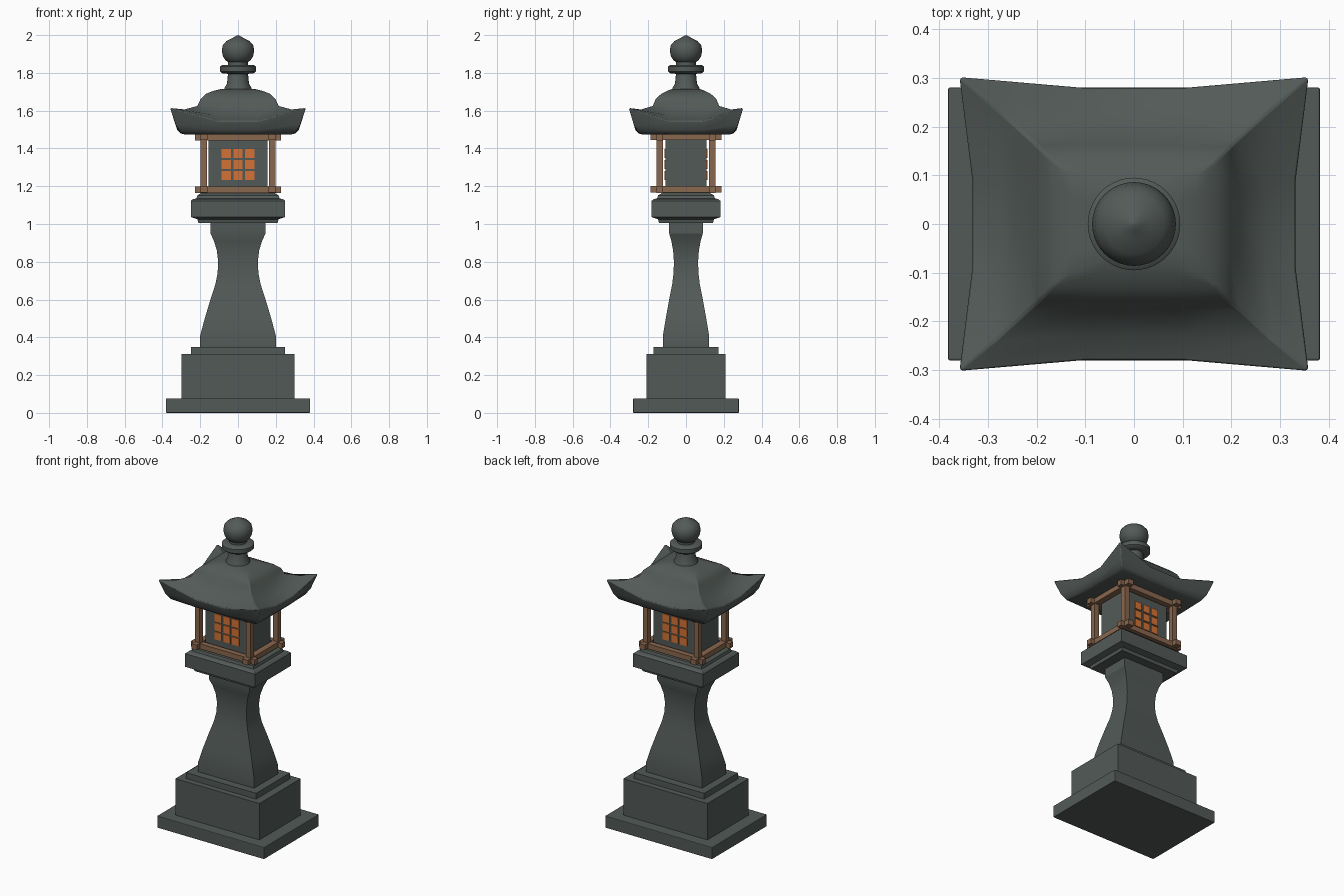
import bpy, math

cube = bpy.data.objects.get("Cube")
if cube:
    bpy.data.objects.remove(cube, do_unlink=True)


def material(name, rgb):
    m = bpy.data.materials.new(name)
    m.use_nodes = True
    m.diffuse_color = (*rgb, 1)
    for n in m.node_tree.nodes:
        if n.type == 'BSDF_PRINCIPLED':
            n.inputs["Base Color"].default_value = (*rgb, 1)
            n.inputs["Roughness"].default_value = 0.8
    return m


stone = material("grey stone", (0.085, 0.102, 0.094))
wood = material("brown wood", (0.25, 0.135, 0.075))
glow = material("orange pane", (0.66, 0.17, 0.035))


def loft(name, rings, mat, smooth=None, bevel=0):
    """Skin a stack of equal-length rings and cap both ends."""
    n = len(rings[0])
    verts = [p for r in rings for p in r]
    faces = [tuple(reversed(range(n))),
             tuple(range(len(verts) - n, len(verts)))]
    for k in range(len(rings) - 1):
        for i in range(n):
            j = (i + 1) % n
            a, b = k * n, (k + 1) * n
            faces.append((a + i, a + j, b + j, b + i))
    mesh = bpy.data.meshes.new(name)
    mesh.from_pydata(verts, [], faces)
    mesh.materials.append(mat)
    obj = bpy.data.objects.new(name, mesh)
    bpy.context.collection.objects.link(obj)
    if smooth:
        bpy.ops.object.select_all(action='DESELECT')
        obj.select_set(True)
        bpy.context.view_layer.objects.active = obj
        bpy.ops.object.shade_smooth_by_angle(angle=math.radians(smooth))
    if bevel:
        mod = obj.modifiers.new("Soft edges", 'BEVEL')
        mod.width, mod.segments = bevel, 2
        mod.limit_method = 'ANGLE'
        mod.angle_limit = math.radians(40)
    return obj


def rect(hx, hy, z, cx=0, cy=0):
    return [(cx + sx * hx, cy + sy * hy, z)
            for sx, sy in ((-1, -1), (1, -1), (1, 1), (-1, 1))]


def box(name, hx, hy, z0, z1, mat, cx=0, cy=0, bevel=0):
    return loft(name, [rect(hx, hy, z, cx, cy) for z in (z0, z1)], mat, bevel=bevel)


# Stepped foot
box("base_slab", 0.382, 0.28, 0, 0.077, stone, bevel=0.004)
box("base_block", 0.3, 0.21, 0.077, 0.312, stone)
box("base_step", 0.25, 0.172, 0.312, 0.35, stone)

# Waisted pillar
pillar = [(0.2, 0.35), (0.2, 0.41), (0.176, 0.5), (0.146, 0.6), (0.12, 0.68),
          (0.108, 0.74), (0.105, 0.8), (0.112, 0.86), (0.127, 0.91),
          (0.146, 0.95), (0.146, 1.005)]
loft("pillar", [rect(w, w * 0.61, z) for w, z in pillar], stone, smooth=25)

# Moulded platform
platform = [(-0.04, 1.005), (-0.035, 1.025), (0, 1.037), (0, 1.122),
            (-0.012, 1.132), (-0.03, 1.135), (-0.035, 1.152), (-0.06, 1.166)]
loft("platform", [rect(0.25 + d, 0.183 + d, z) for d, z in platform], stone)

# Light chamber
box("light_chamber", 0.157, 0.109, 1.16, 1.48, stone)

# Grid of glowing panes on front and back
for side, s in (("front", -1), ("back", 1)):
    for i in (-1, 0, 1):
        for j in (-1, 0, 1):
            z = 1.315 + j * 0.0585
            box(f"{side}_pane", 0.0245, 0.004, z - 0.0245, z + 0.0245, glow,
                i * 0.062, s * 0.111)

# Timber frame: corner posts and crossing beams
PX, PY, T = 0.182, 0.138, 0.0175
for sx in (-1, 1):
    for sy in (-1, 1):
        box("corner_post", T, T, 1.17, 1.47, wood, sx * PX, sy * PY)
for label, z in (("lower", 1.165), ("upper", 1.441)):
    for s in (-1, 1):
        box(f"{label}_long_beam", 0.228, T, z, z + 0.033, wood, 0, s * PY)
        box(f"{label}_short_beam", T + 0.002, 0.188, z + 0.003, z + 0.036,
            wood, s * PX, 0)


def roof_ring(cx, cy, cz, mx, my, mz, ax, ay):
    """Twelve points: per quadrant a side point, the corner, a front point."""
    ring = []
    for sx, sy in ((1, 1), (-1, 1), (-1, -1), (1, -1)):
        quarter = [(sx * mx, sy * ay, mz), (sx * cx, sy * cy, cz),
                   (sx * ax, sy * my, mz)]
        ring += quarter if sx * sy > 0 else quarter[::-1]
    return ring


def flat_ring(hx, hy, z):
    return roof_ring(hx, hy, z, hx, hy, z, min(0.085, hx * 0.6), min(0.07, hy * 0.6))


# Roof with upswept corners and a domed crown
roof = [flat_ring(0.285, 0.235, 1.475),
        roof_ring(0.306, 0.254, 1.487, 0.303, 0.25, 1.479, 0.1, 0.085),
        roof_ring(0.33, 0.276, 1.525, 0.322, 0.268, 1.498, 0.104, 0.09),
        roof_ring(0.36, 0.303, 1.615, 0.333, 0.281, 1.546, 0.106, 0.09),
        roof_ring(0.285, 0.239, 1.607, 0.272, 0.23, 1.572, 0.096, 0.08),
        flat_ring(0.215, 0.176, 1.625),
        flat_ring(0.198, 0.16, 1.662),
        flat_ring(0.168, 0.13, 1.69),
        flat_ring(0.13, 0.1, 1.705),
        flat_ring(0.085, 0.07, 1.716)]
loft("roof", roof, stone, smooth=35, bevel=0.005)

# Turned finial: neck, collar and pointed ball
finial = [(0.075, 1.7), (0.07, 1.722), (0.058, 1.745), (0.053, 1.795),
          (0.082, 1.797), (0.095, 1.808), (0.095, 1.833), (0.085, 1.841),
          (0.052, 1.843), (0.052, 1.857), (0.066, 1.866), (0.08, 1.888),
          (0.086, 1.918), (0.08, 1.948), (0.062, 1.968), (0.035, 1.982),
          (0.015, 1.993), (0.002, 2.0)]
N = 40
loft("finial", [[(r * math.cos(math.tau * i / N), r * math.sin(math.tau * i / N), z)
                 for i in range(N)] for r, z in finial], stone, smooth=40)
